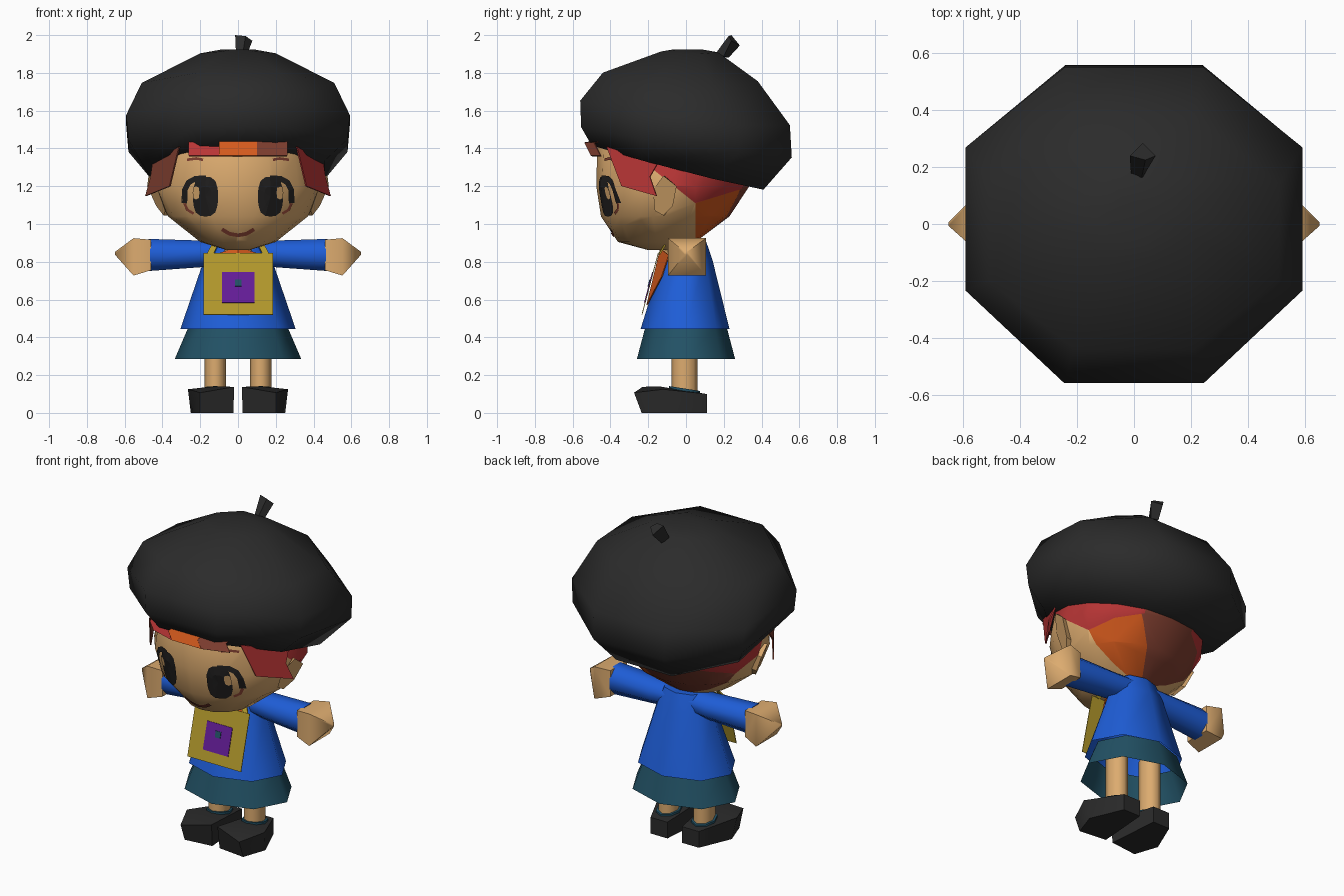
import bpy, bmesh, math
from mathutils import Vector
from mathutils.bvhtree import BVHTree

if "Cube" in bpy.data.objects:
    bpy.data.objects.remove(bpy.data.objects["Cube"])


def material(name, rgb):
    m = bpy.data.materials.new(name)
    m.diffuse_color = (*rgb, 1)
    m.use_nodes = True
    m.node_tree.nodes["Principled BSDF"].inputs["Base Color"].default_value = m.diffuse_color
    return m


BLACK = material("soft_black", (0.024, 0.024, 0.024))
EYE = material("eye_black", (0.014, 0.013, 0.013))
SKIN = material("skin", (0.72, 0.41, 0.16))
BLUE = material("blue", (0.013, 0.11, 0.68))
TEAL = material("teal", (0.016, 0.083, 0.13))
GOLD = material("gold", (0.45, 0.32, 0.025))
PURPLE = material("purple", (0.13, 0.012, 0.32))
RED = material("red", (0.48, 0.036, 0.036))
ORANGE = material("orange", (0.65, 0.1, 0.012))
BROWN = material("brown", (0.22, 0.05, 0.03))


def build(name, verts, faces, mats, angle=40):
    me = bpy.data.meshes.new(name)
    me.from_pydata([tuple(v) for v in verts], [], faces)
    bm = bmesh.new()
    bm.from_mesh(me)
    bmesh.ops.recalc_face_normals(bm, faces=bm.faces)
    bm.to_mesh(me)
    bm.free()
    ob = bpy.data.objects.new(name, me)
    bpy.context.collection.objects.link(ob)
    for m in mats:
        me.materials.append(m)
    bpy.ops.object.select_all(action='DESELECT')
    ob.select_set(True)
    bpy.context.view_layer.objects.active = ob
    if angle:
        bpy.ops.object.shade_smooth_by_angle(angle=math.radians(angle))
    return ob


def loft(name, rings, mat, angle=40, caps=(True, True)):
    n = len(rings[0])
    verts = [p for r in rings for p in r]
    faces = [(i * n + j, i * n + (j + 1) % n, (i + 1) * n + (j + 1) % n, (i + 1) * n + j)
             for i in range(len(rings) - 1) for j in range(n)]
    if caps[0]:
        faces.append(tuple(range(n)))
    if caps[1]:
        faces.append(tuple(range(len(verts) - n, len(verts))))
    return build(name, verts, faces, [mat], angle)


def ring(n, rx, yf, yb, zf, zb, cx=0, dip=0.0, turn=0.0, scale=1.0):
    """Ellipse between yf and yb, tilted from height zf to zb, sides lowered by dip."""
    out = []
    for k in range(n):
        a = 2 * math.pi * (k + turn) / n
        s, c = math.sin(a) * scale, math.cos(a) * scale
        out.append((cx + rx * c, (yf + yb) / 2 + (yb - yf) / 2 * s,
                    (zf + zb) / 2 + (zb - zf) / 2 * s - dip * abs(c)))
    return out


def plate(name, pts, mat, thick=0.008):
    ob = build(name, pts, [tuple(range(len(pts)))], [mat], 0)
    mod = ob.modifiers.new("thickness", 'SOLIDIFY')
    mod.thickness = thick
    mod.offset = 0
    return ob


# beret: tilted octagonal rings, side corners pulled back a little
OCT = 1 / math.cos(math.pi / 8)
beret = [(0.46, -0.50, 0.41, 1.425, 1.19, 0, 0.02), (0.58, -0.555, 0.56, 1.525, 1.365, 0, 0.03),
         (0.592, -0.56, 0.55, 1.68, 1.55, 0, 0.065), (0.51, -0.44, 0.38, 1.83, 1.785, 0, 0.07),
         (0.2, -0.13, 0.17, 1.92, 1.915, 0, 0.015), (0.08, -0.06, 0.08, 1.925, 1.925, 0, 0)]
rings = [ring(8, *r, turn=0.5, scale=OCT) for r in beret]
for i in (1, 2):
    rings[i] = [(x, y + (0.045 if 0.1 < y < 0.4 else 0), z) for x, y, z in rings[i]]
loft("beret", rings, BLACK, 60)
loft("beret_stem", [[(-0.01, 0.17, 1.89), (0.025, 0.155, 1.9), (0.045, 0.2, 1.89), (0.01, 0.225, 1.88)],
                    [(-0.015, 0.24, 2.0), (0.04, 0.225, 1.995), (0.076, 0.24, 1.97), (0.03, 0.285, 1.945)]],
     BLACK, 0)

# head with the hair painted on its back by cutting planes
head_rings = [(0.06, -0.2, -0.04, 0.862), (0.2, -0.36, 0.05, 0.905), (0.37, -0.45, 0.23, 1.04),
              (0.45, -0.475, 0.335, 1.2), (0.42, -0.47, 0.4, 1.4), (0.36, -0.4, 0.35, 1.52)]
head = loft("head", [ring(16, rx, f, b, z, z) for rx, f, b, z in head_rings], SKIN, 50)
for m in (ORANGE, BROWN, RED):
    head.data.materials.append(m)
bm = bmesh.new()
bm.from_mesh(head.data)
for co, no in (((0, 0.05, 1.11), (0, 1, 0)), ((0, 0, 0.92), (1, 0, -0.7)),
               ((0, 0.05, 1.11), (0, 0.31, -1)), ((0, 0.05, 1.11), (0, 0.8, 1))):
    bmesh.ops.bisect_plane(bm, geom=bm.verts[:] + bm.edges[:] + bm.faces[:],
                           plane_co=co, plane_no=Vector(no).normalized())
for f in bm.faces:
    c = f.calc_center_median()
    d = c.y - 0.05
    if c.z > 1.11 + (0.31 * d if d > 0 else -0.8 * d) and abs(c.x) > 0.1:
        f.material_index = 3
    elif d > 0:
        f.material_index = 1 if c.x > 0.7 * (c.z - 0.92) else 2
face_tree = BVHTree.FromBMesh(bm)
bm.to_mesh(head.data)
bm.free()


def on_face(x, z, lift):
    hit = face_tree.ray_cast(Vector((x, -2, z)), Vector((0, 1, 0)))[0]
    return (x, (hit.y if hit else -0.3) - lift, z)


def face_disc(name, cx, cz, rx, rz, mat, lift=0.007, n=16):
    verts = [on_face(cx, cz, lift)]
    for r in (0.5, 1):
        for k in range(n):
            a = 2 * math.pi * k / n
            c, s = math.cos(a), math.sin(a)
            q = r / (abs(c) ** 3 + abs(s) ** 3) ** (1 / 3)
            verts.append(on_face(cx + rx * c * q, cz + rz * s * q, lift))
    faces = [(0, 1 + k, 1 + (k + 1) % n) for k in range(n)]
    faces += [(1 + k, 1 + n + k, 1 + n + (k + 1) % n, 1 + (k + 1) % n) for k in range(n)]
    build(name, verts, faces, [mat], 0)


def face_stroke(name, pts, width, mat):
    verts = []
    for i, p in enumerate(pts):
        a, b = Vector(pts[max(i - 1, 0)]), Vector(pts[min(i + 1, len(pts) - 1)])
        t = (b - a).normalized() * width / 2
        verts += [on_face(p[0] - t.y, p[1] + t.x, 0.007), on_face(p[0] + t.y, p[1] - t.x, 0.007)]
    build(name, verts, [(2 * i, 2 * i + 1, 2 * i + 3, 2 * i + 2) for i in range(len(pts) - 1)], [mat], 0)


face_stroke("mouth", [(-0.085, 0.972), (-0.045, 0.948), (0, 0.94), (0.045, 0.948), (0.085, 0.972)], 0.02, BROWN)

# fringe: three bands below the front of the beret
edges = [(-0.26, -0.45), (-0.1, -0.5), (0.1, -0.5), (0.26, -0.45)]
for i, (nm, m) in enumerate((("left", RED), ("middle", ORANGE), ("right", BROWN))):
    (x0, y0), (x1, y1) = edges[i], edges[i + 1]
    plate("fringe_" + nm, [(x0, y0, 1.36), (x1, y1, 1.36), (x1, y1 - 0.035, 1.43), (x1, y1 + 0.05, 1.445),
                           (x0, y0 + 0.05, 1.445), (x0, y0 - 0.035, 1.43)], m)

# tunic and skirt, both open below
loft("tunic", [ring(8, rx, f, b, z, z) for rx, f, b, z in
               ((0.305, -0.24, 0.23, 0.445), (0.18, -0.127, 0.14, 0.81), (0.135, -0.09, 0.105, 0.912))],
     BLUE, 60, (False, True))
loft("skirt", [ring(8, rx, -y, y, z, z) for rx, y, z in ((0.335, 0.26, 0.285), (0.262, 0.215, 0.455))],
     TEAL, 60, (False, False))
loft("neck", [ring(8, r, -r - 0.03, r - 0.03, z, z) for r, z in ((0.1, 0.84), (0.08, 0.93))], SKIN)


# square bag hanging on the chest
def bag_panel(name, x0, x1, z0, z1, lift, mat):
    y = lambda z: -0.143 - 0.265 * (0.845 - z) - lift
    plate(name, [(x0, y(z0), z0), (x1, y(z0), z0), (x1, y(z1), z1), (x0, y(z1), z1)], mat, 0.004)


bag_panel("bag", -0.182, 0.184, 0.52, 0.845, 0.004, GOLD)
bag_panel("bag_patch", -0.085, 0.087, 0.583, 0.745, 0.008, PURPLE)
bag_panel("bag_button", -0.017, 0.019, 0.67, 0.706, 0.012, TEAL)


def xring(s, n, x, cy, cz, ry, rz, turn=0.5):
    return [(s * x, cy + ry * math.cos(2 * math.pi * (k + turn) / n),
             cz + rz * math.sin(2 * math.pi * (k + turn) / n)) for k in range(n)]


for s, side in ((-1, "left"), (1, "right")):
    # eye, highlight, lash and brow
    face_disc("eye_" + side, s * 0.172, 1.145, 0.066, 0.105, EYE)
    face_disc("eye_glint_" + side, s * 0.222, 1.165, 0.018, 0.035, SKIN, 0.011, 8)
    face_stroke("lash_" + side, [(s * x, z) for x, z in
                ((0.17, 1.242), (0.225, 1.24), (0.262, 1.22), (0.282, 1.18), (0.284, 1.11))], 0.03, EYE)
    face_stroke("eye_corner_" + side, [(s * x, z) for x, z in
                ((0.284, 1.11), (0.268, 1.075), (0.235, 1.055))], 0.014, BROWN)
    face_stroke("brow_" + side, [(s * 0.185, 1.34), (s * 0.22, 1.347), (s * 0.27, 1.34)], 0.014, BROWN)
    # side lock and ear
    plate("side_lock_" + side, [(s * 0.31, -0.42, 1.41), (s * 0.36, -0.34, 1.2), (s * 0.488, -0.155, 1.148),
                                (s * 0.46, -0.19, 1.25), (s * 0.45, -0.15, 1.32)], RED if s > 0 else BROWN)
    ear = [(-0.12, 1.255), (-0.05, 1.2), (-0.07, 1.095), (-0.12, 1.045), (-0.165, 1.07), (-0.175, 1.18)]
    loft("ear_" + side, [[(s * (0.37 + 0.4 * (z - 1.04)), y * 0.7 - 0.03, z) for y, z in ear],
                         [(s * (0.40 + 0.38 * (z - 1.04) + 0.4 * (y + 0.1)), y, z) for y, z in ear]], SKIN, 0)
    # scarf half and bag strap
    plate("scarf_" + side, [(0, -0.135, 0.868), (s * 0.05, -0.125, 0.862), (s * 0.13, -0.09, 0.835),
                            (s * 0.13, -0.128, 0.72), (0, -0.207, 0.57)], ORANGE, 0.006)
    plate("bag_strap_" + side, [(s * 0.13, -0.145, 0.84), (s * 0.165, -0.14, 0.84),
                                (s * 0.12, -0.09, 0.925), (s * 0.09, -0.09, 0.925)], GOLD)
    # sleeve and wedge-shaped hand
    loft("sleeve_" + side, [xring(s, 8, 0.07, 0.015, 0.85, 0.085, 0.068), xring(s, 8, 0.19, 0.01, 0.842, 0.09, 0.076),
                            xring(s, 8, 0.475, 0, 0.836, 0.09, 0.092)], BLUE, 60)
    loft("hand_" + side, [xring(s, 4, 0.46, 0, 0.836, 0.116, 0.114), xring(s, 4, 0.553, 0.005, 0.826, 0.142, 0.14),
                          xring(s, 4, 0.652, 0, 0.845, 0.01, 0.01)], SKIN, 60)
    # leg, ankle trim and shoe
    loft("leg_" + side, [ring(8, 0.057, -0.078, 0.062, z, z, s * 0.12) for z in (0.08, 0.47)], SKIN, 60)
    loft("ankle_trim_" + side, [ring(8, 0.07, -0.09, 0.075, zf, zb, s * 0.12)
                                for zf, zb in ((0.1, 0.08), (0.142, 0.116))], TEAL, 60)
    sole = [(0.05, 0.11), (0.165, 0.11), (0.25, -0.09), (0.2, -0.235), (0.025, -0.215)]
    top = [(0.05, 0.11, 0.1), (0.165, 0.11, 0.1), (0.265, -0.12, 0.125), (0.2, -0.275, 0.107), (0.02, -0.23, 0.138)]
    shoe = [(s * x, y, 0) for x, y in sole] + [(s * x, y, z) for x, y, z in top] + [(s * 0.13, -0.14, 0.14)]
    faces = [(i, (i + 1) % 5, 5 + (i + 1) % 5, 5 + i) for i in range(5)]
    faces += [(5 + i, 5 + (i + 1) % 5, 10) for i in range(5)] + [tuple(range(5))]
    build("shoe_" + side, shoe, faces, [BLACK], 60)
